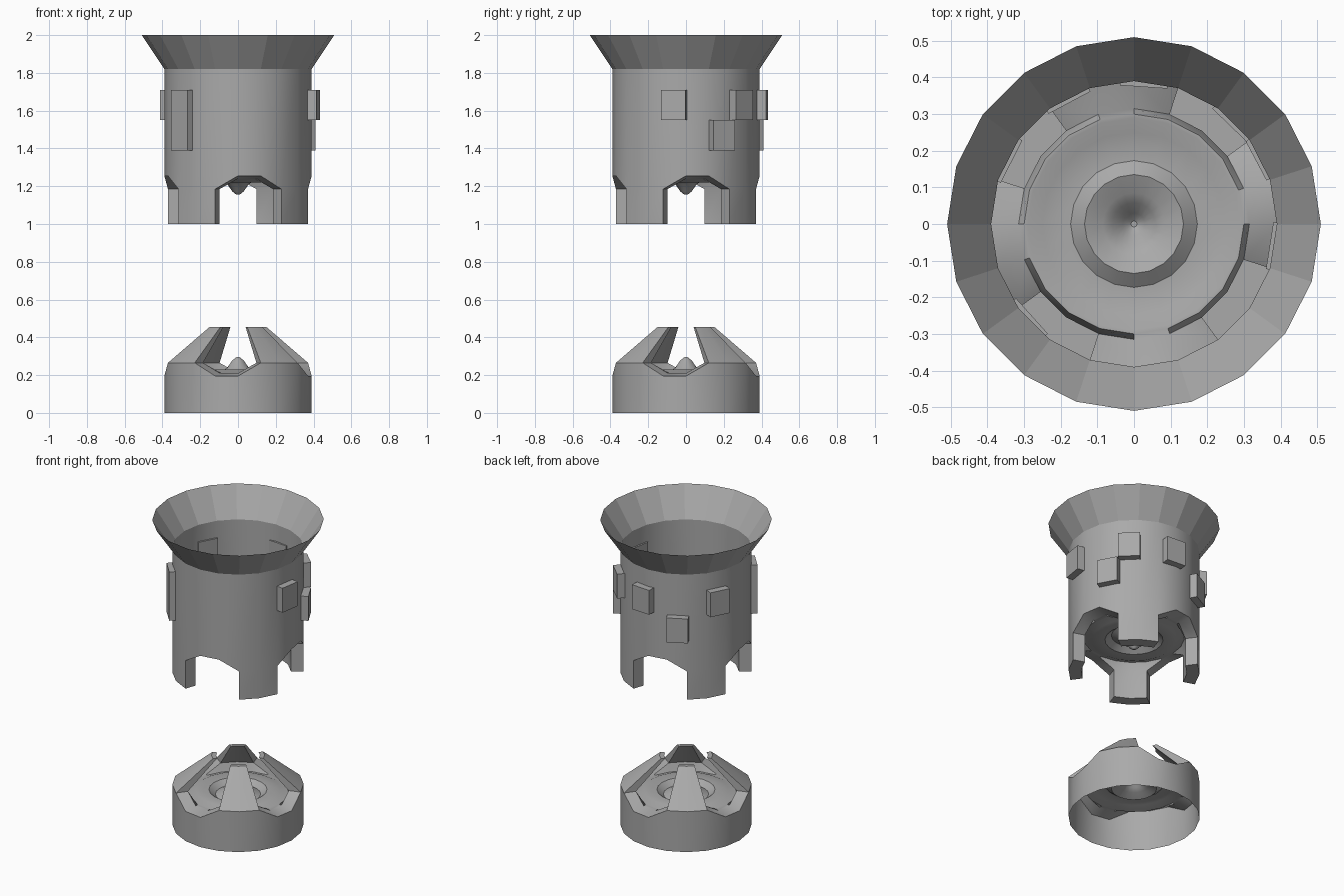
import bpy, bmesh, math
from mathutils import Matrix, Vector

cube = bpy.data.objects.get("Cube")
if cube:
    bpy.data.objects.remove(cube, do_unlink=True)

SIDES = 20
R = 0.39

grey = bpy.data.materials.new("plain_grey")
grey.use_nodes = True
colour = (0.4, 0.4, 0.4, 1)
grey.diffuse_color = colour
grey.node_tree.nodes["Principled BSDF"].inputs["Base Color"].default_value = colour


def finish(name, bm, smooth=True):
    mesh = bpy.data.meshes.new(name)
    bm.to_mesh(mesh)
    bm.free()
    mesh.materials.append(grey)
    obj = bpy.data.objects.new(name, mesh)
    bpy.context.collection.objects.link(obj)
    if smooth:
        bpy.ops.object.select_all(action="DESELECT")
        obj.select_set(True)
        bpy.context.view_layer.objects.active = obj
        bpy.ops.object.shade_smooth_by_angle(angle=math.radians(30))
    return obj


def polar(r, angle, z):
    # angle runs from the front towards +x
    return Vector((r * math.sin(angle), -r * math.cos(angle), z))


def ring(bm, r, z):
    # z is a number or a rule on the corner index
    height = z if callable(z) else lambda i: z
    return [bm.verts.new(polar(r, math.tau * i / SIDES, height(i))) for i in range(SIDES)]


def bridge(bm, a, b, keep=lambda i: True):
    for i in range(SIDES):
        if keep(i):
            j = (i + 1) % SIDES
            bm.faces.new((a[i], a[j], b[j], b[i]))


def in_leg(i):
    return i % 5 in (1, 2)


def dip(low, high=0.265):
    return lambda i: low if i % 5 in (0, 4) else high


def socket(name, wall_end, top_z, top_outer, top_inner):
    """Open shell with a notched rim, four legs and a ringed floor with a cone."""
    bm = bmesh.new()
    wall = ring(bm, R, wall_end)
    rim_out = ring(bm, R, dip(0.195))
    rim_in = ring(bm, 0.315, dip(0.21))
    bridge(bm, wall, rim_out)
    bridge(bm, rim_out, rim_in, lambda i: not in_leg(i))

    # four legs
    tip_out = ring(bm, top_outer, top_z)
    tip_in = ring(bm, top_inner, top_z)
    for a, b in ((rim_out, tip_out), (tip_out, tip_in), (tip_in, rim_in)):
        bridge(bm, a, b, in_leg)
    for i in range(SIDES):
        side = [rim_out[i], tip_out[i], tip_in[i], rim_in[i]]
        if i % 5 == 1:
            bm.faces.new(side)
        elif i % 5 == 3:
            bm.faces.new(side[::-1])

    # stepped floor and central cone
    last = rim_in
    floor = [(0.3, 0.212), (0.29, 0.212), (0.25, 0.23), (0.173, 0.23), (0.135, 0.2),
             (0.085, 0.222), (0.058, 0.238), (0.03, 0.278), (0.008, 0.295)]
    for r, z in floor:
        step = ring(bm, r, z)
        bridge(bm, last, step)
        last = step
    bm.faces.new(last)
    loose = [v for v in bm.verts if not v.link_faces]
    bmesh.ops.delete(bm, geom=loose, context="VERTS")
    return bm


# lower base, with claws leaning inwards
finish("lower_base", socket("lower_base", 0, 0.455, 0.158, 0.13))

# upper body, the same socket turned over, with straight legs
body = socket("upper_body", -0.37, 0.45, R, 0.315)
turn = Matrix.Translation((0, 0, 1.45)) @ Matrix.Rotation(math.pi, 4, "Y")
bmesh.ops.transform(body, matrix=turn, verts=body.verts)
finish("upper_body", body)

# flared collar
bm = bmesh.new()
bridge(bm, ring(bm, R, 1.82), ring(bm, 0.51, 2))
finish("flared_collar", bm, smooth=False)


def wall_block(name, degrees, bottom, top, outer=0.43, inner=0.375, width=0.13):
    bm = bmesh.new()
    bmesh.ops.create_cube(bm, size=1)
    centre = Vector((0, -(outer + inner) / 2, (bottom + top) / 2))
    place = (Matrix.Rotation(math.radians(degrees), 4, "Z") @ Matrix.Translation(centre)
             @ Matrix.Diagonal((width, outer - inner, top - bottom, 1)))
    bmesh.ops.transform(bm, matrix=place, verts=bm.verts)
    finish(name, bm, smooth=False)


# blocks on the wall
LOW, MID, HIGH = 1.39, 1.55, 1.71
wall_block("tall_block", -48, LOW, HIGH, outer=0.42)
for n, angle in enumerate((81, 136, 176, 243)):
    wall_block(f"high_block_{n + 1}", angle, MID, HIGH)
for n, angle in enumerate((118, 208)):
    wall_block(f"low_block_{n + 1}", angle, LOW, MID)
